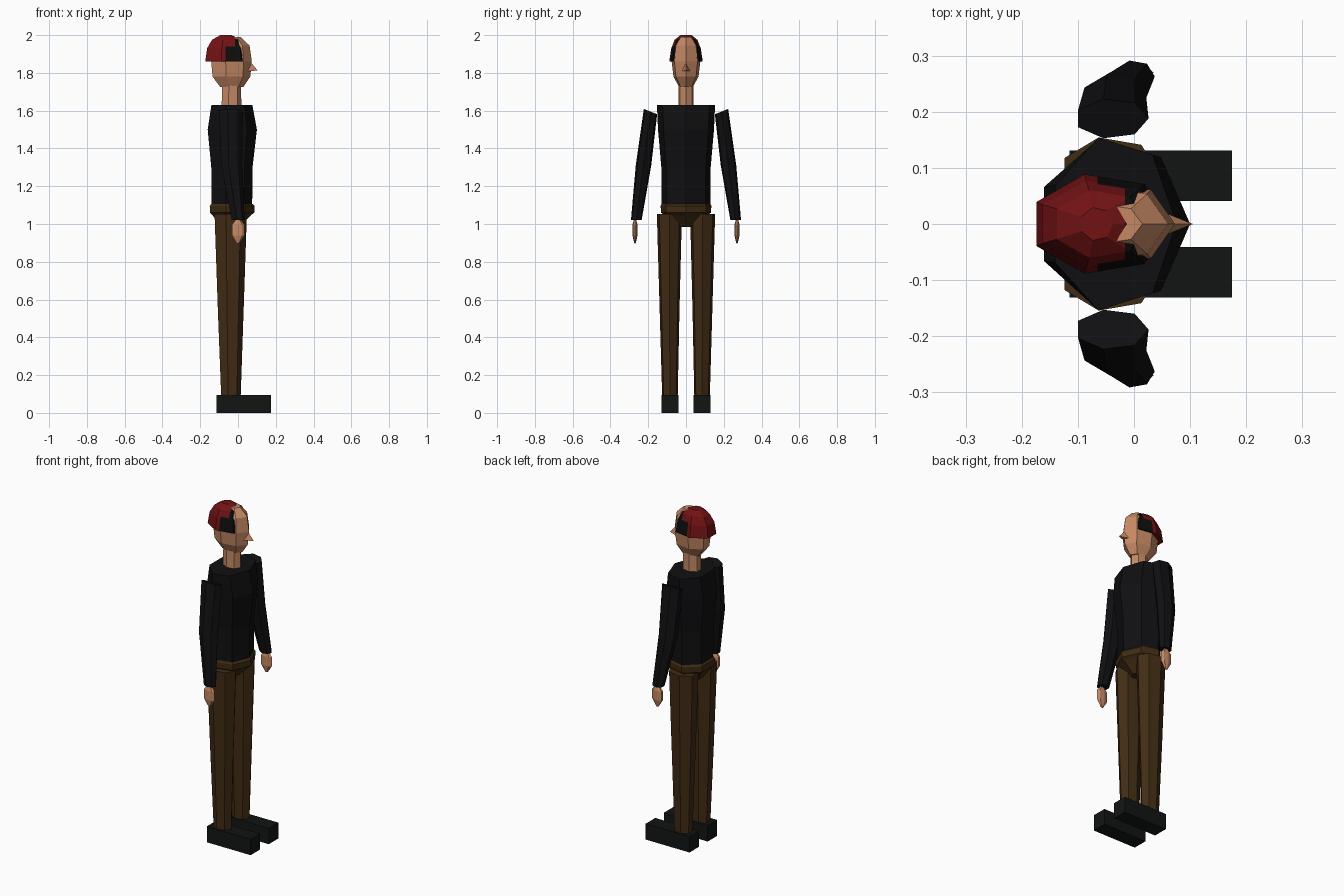
import bpy, bmesh, math
from mathutils import Vector

if "Cube" in bpy.data.objects:
    bpy.data.objects.remove(bpy.data.objects["Cube"])


def mat(name, col):
    m = bpy.data.materials.new(name)
    m.diffuse_color = (*col, 1)
    m.use_nodes = True
    m.node_tree.nodes["Principled BSDF"].inputs["Base Color"].default_value = m.diffuse_color
    return m


SKIN = mat("skin", (0.56, 0.25, 0.13))
SHIRT = mat("black_cloth", (0.005, 0.005, 0.006))
BROWN = mat("brown_cloth", (0.052, 0.025, 0.007))
SHOE = mat("shoe_black", (0.006, 0.007, 0.007))
RED = mat("dark_red", (0.17, 0.006, 0.007))
BLACK = mat("hair_black", (0.004, 0.004, 0.004))


def finish(name, bm, *mats):
    bmesh.ops.recalc_face_normals(bm, faces=bm.faces[:])
    me = bpy.data.meshes.new(name)
    bm.to_mesh(me)
    bm.free()
    for m in mats:
        me.materials.append(m)
    ob = bpy.data.objects.new(name, me)
    bpy.context.collection.objects.link(ob)
    return ob


def loft(rings, n=7, side=1):
    """Closed tube through rings (z, cx, cy, rx, ry[, tilt]), a corner facing +x."""
    bm = bmesh.new()
    loops = []
    for z, cx, cy, rx, ry, *t in rings:
        loop = []
        for i in range(n):
            a = math.tau * i / n
            dy = ry * math.sin(a)
            loop.append(bm.verts.new((cx + rx * math.cos(a), side * (cy + dy),
                                      z + (t[0] * dy if t else 0))))
        loops.append(loop)
    for a, b in zip(loops, loops[1:]):
        for i in range(n):
            j = (i + 1) % n
            bm.faces.new((a[i], a[j], b[j], b[i]))
    bm.faces.new(loops[0])
    bm.faces.new(loops[-1])
    return bm


# Torso
finish("torso", loft([(1.09, -.038, 0, .113, .132), (1.30, -.038, 0, .115, .134),
                      (1.50, -.037, 0, .137, .152), (1.63, -.038, 0, .114, .158)]), SHIRT)

# Waistband and hips
finish("hips", loft([(.985, -.045, 0, .055, .04), (1.045, -.038, 0, .105, .115),
                     (1.06, -.037, 0, .123, .135), (1.095, -.037, 0, .125, .138),
                     (1.107, -.038, 0, .114, .133)]), BROWN)

# Neck and head
finish("neck", loft([(1.61, -.037, 0, .055, .042), (1.75, -.037, 0, .053, .041)]), SKIN)
finish("head", loft([(1.725, -.036, 0, .064, .037), (1.78, -.04, 0, .105, .068),
                     (1.86, -.04, 0, .113, .078), (1.945, -.04, 0, .101, .068),
                     (1.99, -.04, 0, .055, .035)]), SKIN)

# Nose
bm = bmesh.new()
base = [bm.verts.new(p) for p in ((.06, 0, 1.865), (.05, .022, 1.81), (.05, -.022, 1.81))]
tip = bm.verts.new((.105, 0, 1.812))
bm.faces.new(base)
for i in range(3):
    bm.faces.new((base[i], base[(i + 1) % 3], tip))
finish("nose", bm, SKIN)

# Hair: dome cut off at the face, red with a black front and temples
bm = loft([(1.86, -.06, 0, .126, .091), (1.93, -.06, 0, .115, .08),
           (1.975, -.061, 0, .085, .062), (2.0, -.067, 0, .03, .03)])


def cut(co, no, outer=False):
    return bmesh.ops.bisect_plane(bm, geom=bm.verts[:] + bm.edges[:] + bm.faces[:],
                                  plane_co=co, plane_no=no, clear_outer=outer)


res = cut((.03, 0, 1.86), (1, 0, .22), True)
bmesh.ops.holes_fill(bm, edges=[e for e in bm.edges if e.is_boundary])
cut((-.016, 0, 1.95), (1, 0, 0))
cut((-.065, 0, 1.95), (1, 0, 0))
cut((0, 0, 1.94), (0, 0, 1))
for f in bm.faces:
    c = f.calc_center_median()
    if c.x > -.016 or (c.x > -.065 and c.z < 1.94):
        f.material_index = 1
finish("hair", bm, RED, BLACK)

# Limbs on both sides
for side, tag in ((1, "left"), (-1, "right")):
    finish(tag + "_arm", loft([(1.595, -.04, .188, .066, .036, .4),
                               (1.31, -.036, .225, .058, .042),
                               (1.022, .0, .263, .037, .029)], side=side), SHIRT)
    finish(tag + "_hand", loft([(1.025, 0, .27, .012, .006), (.995, 0, .27, .035, .014),
                                (.94, 0, .27, .035, .014), (.898, 0, .27, .008, .004)],
                               side=side), SKIN)
    finish(tag + "_leg", loft([(.08, -.04, .085, .054, .042), (.55, -.042, .087, .072, .054),
                               (1.052, -.043, .088, .09, .068)], side=side), BROWN)
    # Shoe
    bm = bmesh.new()
    bmesh.ops.create_cube(bm, size=1)
    for v in bm.verts:
        v.co = Vector((.03 + v.co.x * .29, side * .086 + v.co.y * .09, .0475 + v.co.z * .095))
    finish(tag + "_shoe", bm, SHOE)
